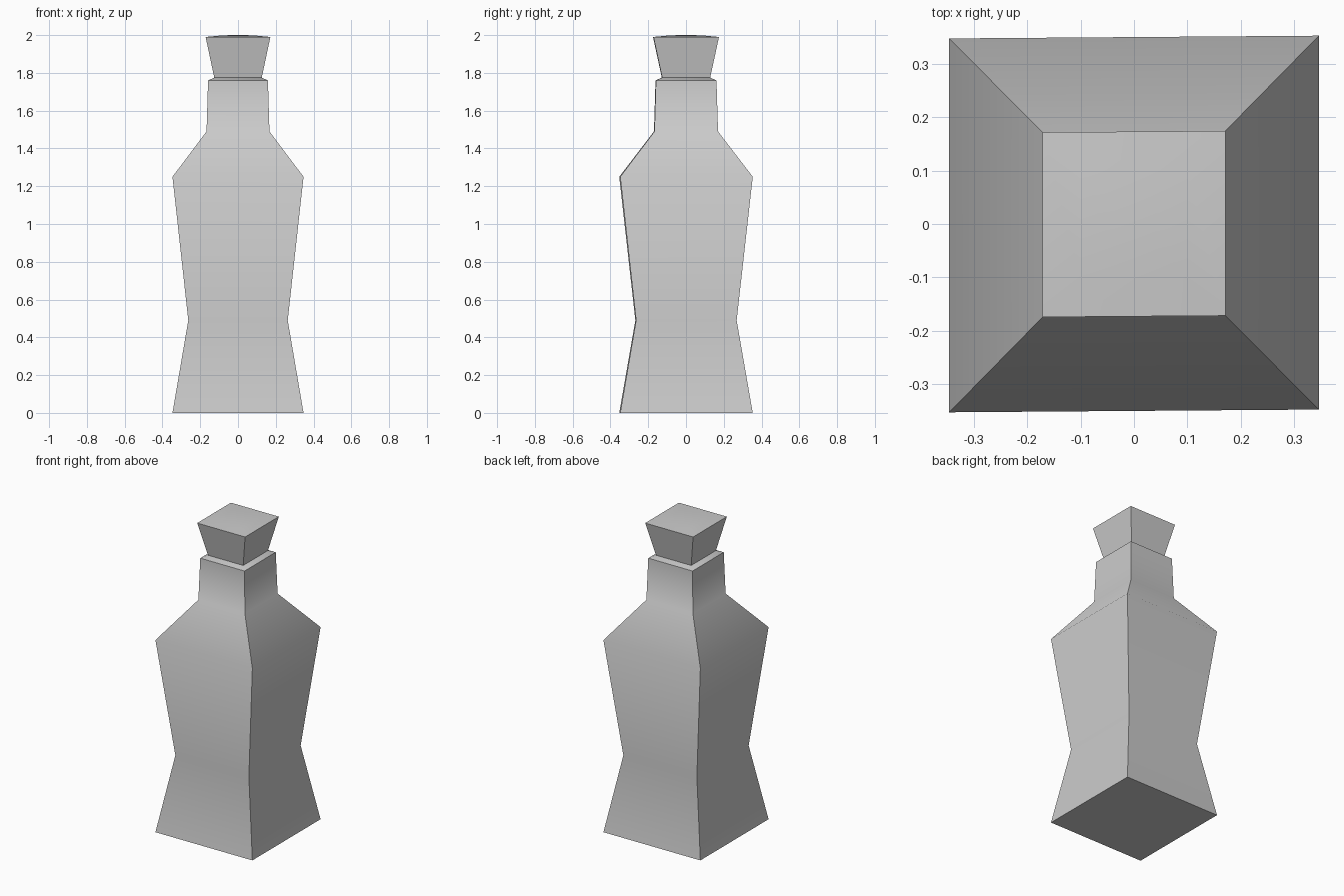
import bpy, bmesh, math

if "Cube" in bpy.data.objects:
    bpy.data.objects.remove(bpy.data.objects["Cube"])

SX, SY, SHEAR = 0.997, 1.008, 0.0075   # the bottle is very slightly out of square


def square_loft(name, profile):
    """Skin a stack of square rings given as (half width, z), capped at both ends."""
    bm = bmesh.new()
    rings = []
    for h, z in profile:
        rings.append([bm.verts.new((sx * h * SX, sy * h * SY + SHEAR * sx * h, z))
                      for sx, sy in ((-1, -1), (1, -1), (1, 1), (-1, 1))])
    for a, b in zip(rings, rings[1:]):
        for i in range(4):
            j = (i + 1) % 4
            bm.faces.new((a[i], a[j], b[j], b[i]))
    bm.faces.new(rings[0][::-1])
    bm.faces.new(rings[-1])
    mesh = bpy.data.meshes.new(name)
    bm.to_mesh(mesh)
    bm.free()
    obj = bpy.data.objects.new(name, mesh)
    bpy.context.collection.objects.link(obj)
    bpy.ops.object.select_all(action='DESELECT')
    obj.select_set(True)
    bpy.context.view_layer.objects.active = obj
    bpy.ops.object.shade_smooth_by_angle(angle=math.radians(50))
    return obj


# Bottle: flared foot, waist, shoulder, neck and rim
square_loft("bottle_body", [(0.348, 0.0), (0.264, 0.49), (0.348, 1.25),
                            (0.167, 1.49), (0.159, 1.76), (0.126, 1.775)])

# Stopper: flares upward, with a slightly domed top
square_loft("stopper", [(0.125, 1.77), (0.172, 1.99), (0.10, 1.997), (0.04, 2.0)])
